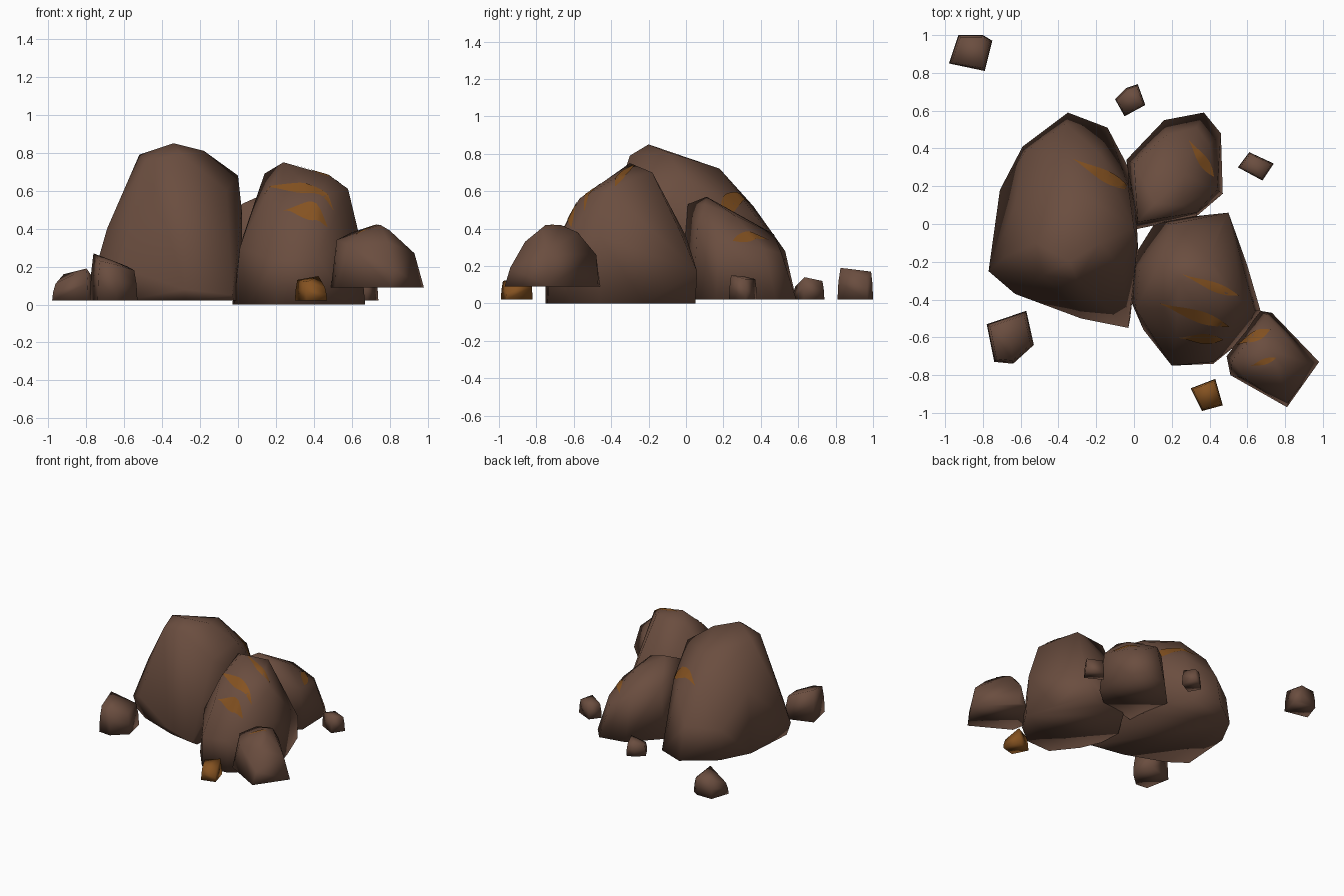
import bpy
import bmesh
import math
from mathutils import Vector
from mathutils.bvhtree import BVHTree

default_cube = bpy.data.objects.get("Cube")
if default_cube:
    bpy.data.objects.remove(default_cube, do_unlink=True)


def make_material(name, color):
    material = bpy.data.materials.new(name)
    material.use_nodes = True
    material.diffuse_color = color
    material.node_tree.nodes["Principled BSDF"].inputs["Base Color"].default_value = color
    return material


brown = make_material("brown stone", (.145, .075, .05, 1))
ochre = make_material("ochre ore", (.235, .085, .015, 1))


def finish(name, bm, material):
    """Turn a bmesh into a smooth shaded object."""
    bm.normal_update()
    mesh = bpy.data.meshes.new(name)
    bm.to_mesh(mesh)
    bm.free()
    mesh.materials.append(material)
    mesh.shade_smooth()
    obj = bpy.data.objects.new(name, mesh)
    bpy.context.collection.objects.link(obj)
    return obj


def rock(name, floor, base, corners, material=brown):
    """Wrap a ground outline and upper corners into a closed chiselled stone."""
    bm = bmesh.new()
    points = [(x, y, floor) for x, y in base] + corners
    verts = [bm.verts.new(p) for p in points]
    hull = bmesh.ops.convex_hull(bm, input=verts)
    spare = set(hull["geom_interior"] + hull["geom_unused"])
    spare = [v for v in spare if isinstance(v, bmesh.types.BMVert)]
    bmesh.ops.delete(bm, geom=spare, context='VERTS')
    return finish(name, bm, material)


def pebble(name, corners, material=brown):
    """Small blocky stone: each corner gives its ground position and its height."""
    centre = sum((Vector(c) for c in corners), Vector()) / len(corners)
    crown = []
    for x, y, z in corners:
        # the crown is drawn in a little, with a waist just below it
        for inset, level in ((.04, .6), (.14, 1)):
            crown.append((x + (centre.x - x) * inset, y + (centre.y - y) * inset, z * level))
    crown.append((centre.x, centre.y, centre.z + .01))
    return rock(name, .02, [(x, y) for x, y, z in corners], crown, material)


def vein(name, stone, start, end, width, steps=12):
    """Thin tapered streak of ore laid over a stone's surface."""
    tree = BVHTree.FromPolygons([v.co for v in stone.data.vertices],
                                [p.vertices for p in stone.data.polygons])
    start, end = Vector(start), Vector(end)
    along = (end - start).normalized()
    side = Vector((-along.y, along.x))
    bm = bmesh.new()
    rows = []
    for i in range(steps + 1):
        t = i / steps
        half = width * (.04 + math.sin(math.pi * t ** 1.4)) / 2
        row = []
        for s in (-1, 0, 1):
            p = start.lerp(end, t) + side * s * half
            hit, normal, _, _ = tree.ray_cast(Vector((p.x, p.y, 2)), Vector((0, 0, -1)))
            if hit is not None:
                row.append(bm.verts.new(hit + normal * .004))
        if len(row) == 3:
            rows.append(row)
    for a, b in zip(rows, rows[1:]):
        for k in range(2):
            bm.faces.new((a[k], b[k], b[k + 1], a[k + 1]))
    return finish(name, bm, ochre)


# Tall boulder on the right
tall = rock(
    "tall_boulder", .02,
    [(-.35, .59), (-.14, .51), (-.03, .3), (.01, .1), (.02, -.15), (-.02, -.5),
     (-.28, -.46), (-.6, -.34), (-.74, -.24), (-.71, .18), (-.59, .41)],
    [(-.34, -.2, .85), (-.52, -.1, .79), (-.18, -.1, .81), (-.3, .18, .72),
     (-.48, -.27, .76), (-.3, -.3, .79), (0, -.02, .68), (.02, -.1, .5),
     (-.03, .2, .46), (-.4, .36, .52), (-.18, .37, .47), (-.36, .53, .28),
     (-.63, .1, .48), (-.69, -.18, .4), (-.58, .38, .25), (-.77, -.25, .12),
     (-.63, -.37, .2), (-.28, -.5, .08), (-.03, -.55, .05), (-.06, -.25, .6)])

# Front boulder
front = rock(
    "front_boulder", 0,
    [(.2, -.75), (.42, -.74), (.58, -.61), (.67, -.46), (.6, -.22), (.5, .05),
     (.33, .04), (.12, .02), (-.03, -.22), (-.02, -.4), (.05, -.56)],
    [(.24, -.3, .75), (.14, -.2, .69), (.4, -.18, .7), (.48, -.36, .68),
     (.58, -.42, .61), (.16, -.45, .6), (.42, -.57, .56), (.22, -.62, .47),
     (.03, -.22, .37), (.01, -.45, .3), (.2, -.75, .23), (.42, -.73, .25),
     (.64, -.46, .36), (.5, .06, .17), (.46, -.02, .36), (.2, 0, .36)])

# Back boulder
back = rock(
    "back_boulder", .02,
    [(-.04, .34), (.16, .55), (.37, .59), (.46, .48), (.47, .16), (.33, .04), (0, -.03)],
    [(.02, .01, .53), (.11, .11, .57), (.25, .1, .53), (0, .32, .42),
     (.17, .47, .37), (.33, .51, .27), (.27, .26, .47), (.4, .42, .29),
     (.44, .18, .34), (.33, .06, .4)])

# Side boulder resting above the ground
side = rock(
    "side_boulder", .09,
    [(.67, -.46), (.73, -.47), (.98, -.73), (.81, -.97), (.51, -.8), (.49, -.7)],
    [(.75, -.75, .42), (.72, -.67, .42), (.6, -.63, .38), (.72, -.58, .38),
     (.7, -.48, .26), (.8, -.77, .39), (.93, -.74, .27), (.82, -.94, .19),
     (.79, -.86, .33), (.59, -.82, .31), (.52, -.72, .34)])

# Scattered pebbles
pebble("far_pebble", [(-.98, .85, .11), (-.93, 1, .16), (-.8, 1, .17),
                      (-.75, .97, .14), (-.79, .81, .19)])
pebble("back_pebble", [(-.1, .66, .11), (-.05, .57, .09), (.06, .63, .14),
                       (.02, .74, .12), (-.04, .72, .12)])
pebble("left_pebble", [(.55, .3, .13), (.68, .23, .15), (.74, .32, .13), (.61, .38, .13)])
pebble("front_pebble", [(-.78, -.53, .27), (-.57, -.46, .2), (-.53, -.64, .18),
                        (-.64, -.74, .21), (-.74, -.73, .23)])
pebble("ore_pebble", [(.3, -.87, .13), (.36, -.99, .12), (.47, -.96, .09),
                      (.43, -.82, .15)], ochre)

# Streaks of ore
vein("tall_vein", tall, (-.32, .34), (-.02, .18), .06)
vein("front_vein_upper", front, (.26, -.27), (.55, -.38), .045)
vein("front_vein_middle", front, (.14, -.42), (.5, -.54), .06)
vein("front_vein_lower", front, (.24, -.6), (.47, -.61), .05)
vein("back_vein", back, (.29, .44), (.42, .25), .05)
vein("side_vein_upper", side, (.55, -.64), (.72, -.56), .05)
vein("side_vein_lower", side, (.62, -.75), (.75, -.71), .03)
